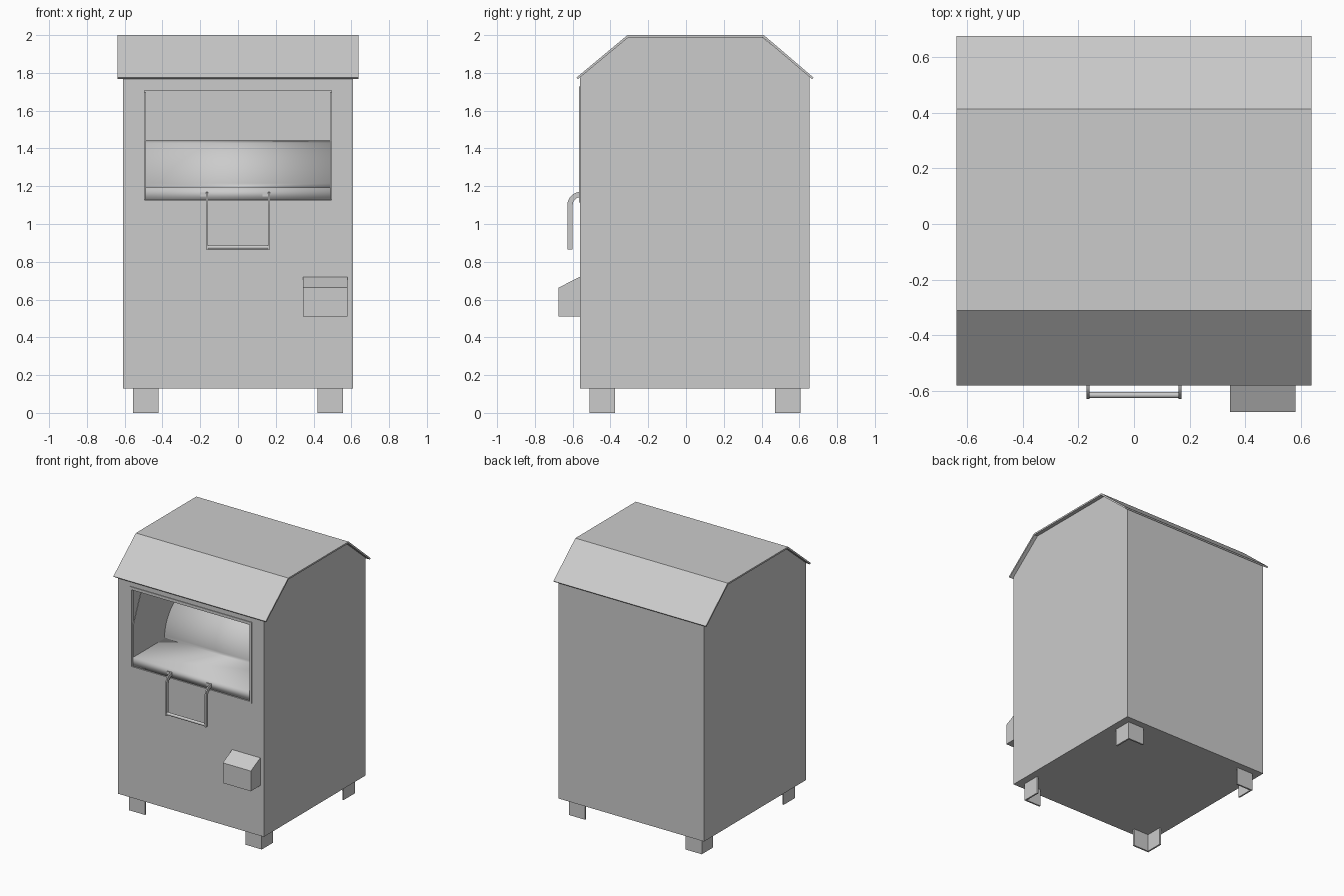
import bpy, bmesh, math

if "Cube" in bpy.data.objects:
    bpy.data.objects.remove(bpy.data.objects["Cube"])


def finish(name, bm, thick=0, offset=-1):
    bmesh.ops.remove_doubles(bm, verts=bm.verts, dist=1e-5)
    bmesh.ops.recalc_face_normals(bm, faces=bm.faces)
    me = bpy.data.meshes.new(name)
    bm.to_mesh(me)
    bm.free()
    ob = bpy.data.objects.new(name, me)
    bpy.context.collection.objects.link(ob)
    if thick:
        m = ob.modifiers.new("thickness", 'SOLIDIFY')
        m.thickness, m.offset, m.use_even_offset = thick, offset, True
    return ob


def extrude_x(bm, prof, x0, x1, closed=True, caps=True, skip=()):
    """Sweep a (y, z) profile along x."""
    a = [bm.verts.new((x0, y, z)) for y, z in prof]
    b = [bm.verts.new((x1, y, z)) for y, z in prof]
    n = len(prof)
    for i in range(n if closed else n - 1):
        if i not in skip:
            j = (i + 1) % n
            bm.faces.new((a[i], a[j], b[j], b[i]))
    if closed and caps:
        bm.faces.new(a)
        bm.faces.new(b[::-1])


def prism(name, prof, x0, x1):
    bm = bmesh.new()
    extrude_x(bm, prof, x0, x1)
    return finish(name, bm)


def box(name, x0, x1, y0, y1, z0, z1):
    return prism(name, [(y0, z0), (y1, z0), (y1, z1), (y0, z1)], x0, x1)


def sheet(name, prof, x0, x1, thick, offset=0):
    bm = bmesh.new()
    extrude_x(bm, prof, x0, x1, closed=False)
    return finish(name, bm, thick, offset)


def smooth(ob):
    bpy.ops.object.select_all(action='DESELECT')
    bpy.context.view_layer.objects.active = ob
    ob.select_set(True)
    bpy.ops.object.shade_smooth_by_angle(angle=math.radians(30))


# Hollow sheet-metal body with a window in the front wall
F, B, W = -0.562, 0.655, 0.61
bm = bmesh.new()
body_prof = [(F, 0.13), (B, 0.13), (B, 1.782), (0.405, 1.988), (-0.31, 1.988), (F, 1.782)]
extrude_x(bm, body_prof, -W, W, skip=(5,))
outer = [bm.verts.new((x, F, z)) for x, z in ((-W, .13), (W, .13), (W, 1.782), (-W, 1.782))]
inner = [bm.verts.new((x, F, z)) for x, z in ((-.5, 1.12), (.5, 1.12), (.5, 1.72), (-.5, 1.72))]
for i in range(4):
    j = (i + 1) % 4
    bm.faces.new((outer[i], outer[j], inner[j], inner[i]))
finish("body", bm, 0.008)

# Overhanging folded roof
prism("roof", [(-0.58, 1.775), (-0.31, 2.0), (0.412, 2.0), (0.675, 1.775),
               (0.667, 1.767), (0.407, 1.988), (-0.305, 1.988), (-0.572, 1.767)], -0.638, 0.638)

# Window frame
for s, side in ((-1, "left"), (1, "right")):
    x = sorted((s * 0.495, s * 0.51))
    box("frame_" + side, x[0], x[1], -0.567, -0.54, 1.115, 1.728)
box("frame_top", -0.495, 0.495, -0.567, -0.54, 1.706, 1.728)
box("frame_bottom", -0.495, 0.495, -0.567, -0.54, 1.115, 1.126)

# Tipping chute: front lip, tray floor and curved back
R = 0.29
arc = [(-0.18 + R * (1 - math.cos(t)), 1.19 + R * math.sin(t))
       for t in (math.radians(59.5 * i / 12) for i in range(13))]
smooth(sheet("chute_tray", [(-0.555, 1.126), (-0.555, 1.19)] + arc, -0.49, 0.49, 0.006))

# Chute side plates with a sloped front edge
side_prof = [(-0.553, 1.13), (-0.553, 1.44), (-0.44, 1.70), (-0.04, 1.70)] + arc[::-1] + [(-0.18, 1.13)]
for s, side in ((-1, "left"), (1, "right")):
    prism("chute_side_" + side, side_prof, s * 0.488, s * 0.494)

# Handle: two bent flat arms, fixing tabs and a round grip
def bend(r):
    return [(-0.558 - r * math.sin(t), 1.1 + r * math.cos(t))
            for t in (math.radians(90 * i / 8) for i in range(9))]

arm_prof = bend(0.07) + [(-0.628, 0.865), (-0.6, 0.865)] + bend(0.042)[::-1]
for s, side in ((-1, "left"), (1, "right")):
    smooth(prism("handle_arm_" + side, arm_prof, s * 0.165 - 0.005, s * 0.165 + 0.005))
    box("handle_tab_" + side, s * 0.165 - 0.035, s * 0.165, -0.564, -0.555, 1.145, 1.168)
grip = [(-0.614 + 0.011 * math.cos(k * math.pi / 8), 0.877 + 0.011 * math.sin(k * math.pi / 8))
        for k in range(16)]
smooth(prism("handle_grip", grip, -0.168, 0.168))

# Lock housing with sloped top
prism("lock_box", [(-0.675, 0.51), (F, 0.51), (F, 0.72), (-0.675, 0.663)], 0.345, 0.58)

# Angle-iron feet, corners facing outward
for sx, xn in ((-1, "left"), (1, "right")):
    for yo, sy, yn in ((-0.51, -1, "front"), (0.605, 1, "back")):
        bm = bmesh.new()
        L, t, xo = 0.135, 0.012, 0.556 * sx
        pts = [(0, 0), (L, 0), (L, t), (t, t), (t, L), (0, L)]
        f = bm.faces.new([bm.verts.new((xo - sx * u, yo - sy * v, 0)) for u, v in pts])
        top = bmesh.ops.extrude_face_region(bm, geom=[f])["geom"]
        bmesh.ops.translate(bm, vec=(0, 0, 0.131),
                            verts=[g for g in top if isinstance(g, bmesh.types.BMVert)])
        if f.is_valid and not any(len(e.link_faces) == 2 for e in f.edges):
            bm.faces.new(f.verts[:])
        finish(f"foot_{yn}_{xn}", bm)
